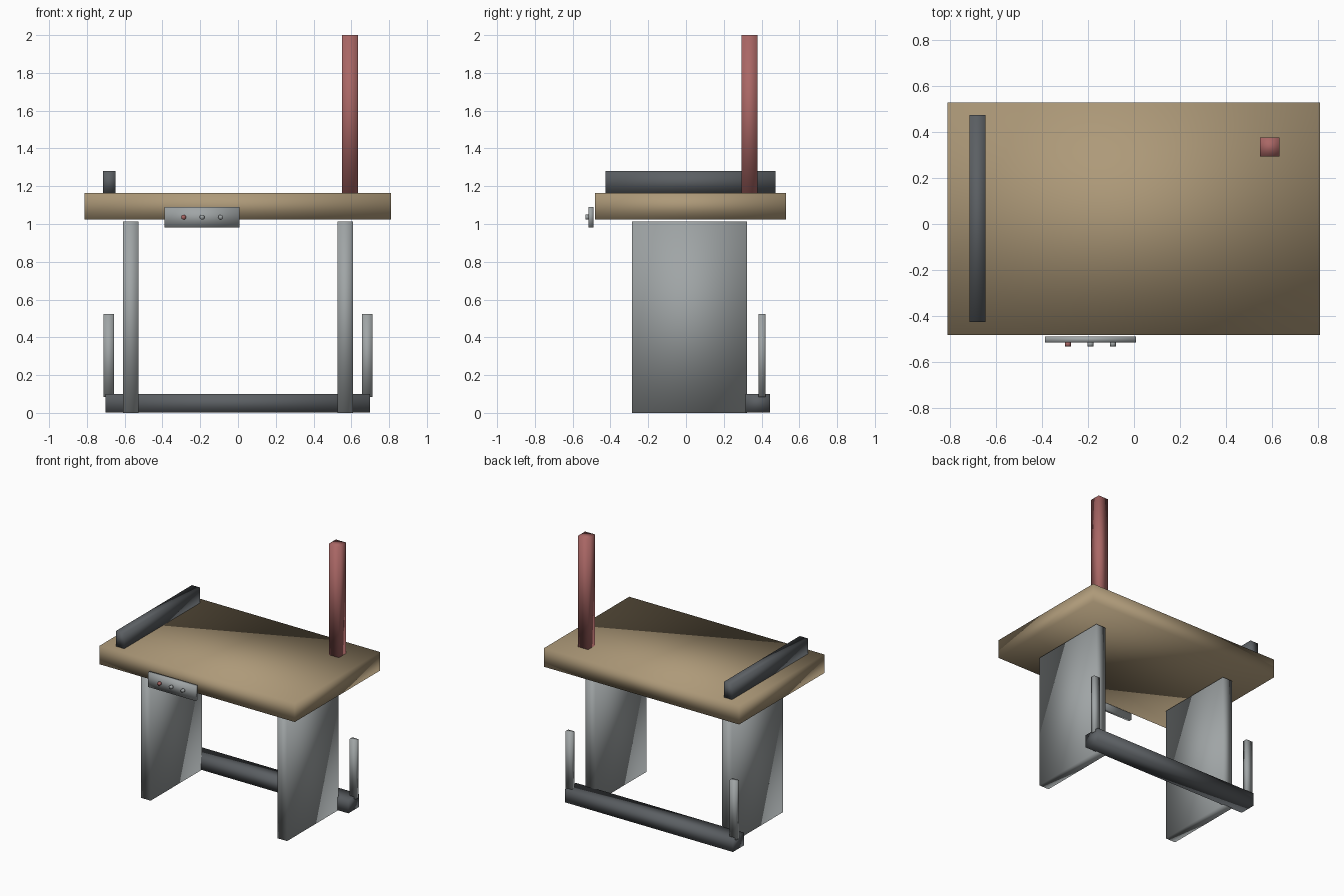
import bpy
import math
from mathutils import Vector

if "Cube" in bpy.data.objects:
    bpy.data.objects.remove(bpy.data.objects["Cube"], do_unlink=True)


def material(name, r, g, b):
    mat = bpy.data.materials.new(name)
    mat.use_nodes = True
    mat.diffuse_color = (r, g, b, 1)
    mat.node_tree.nodes["Principled BSDF"].inputs["Base Color"].default_value = (r, g, b, 1)
    return mat


wood = material("tan wood", 0.42, 0.32, 0.19)
steel = material("light grey steel", 0.35, 0.375, 0.38)
dark = material("dark grey metal", 0.105, 0.115, 0.125)
red = material("dull red", 0.40, 0.135, 0.13)


def finish(name, mat):
    obj = bpy.context.object
    obj.name = name
    obj.data.name = name
    obj.data.materials.append(mat)
    bpy.ops.object.shade_smooth()
    return obj


def box(name, mat, low, high):
    """Smooth-shaded block between two opposite corners."""
    low, high = Vector(low), Vector(high)
    bpy.ops.mesh.primitive_cube_add(size=1, location=(low + high) / 2)
    obj = bpy.context.object
    for v in obj.data.vertices:
        v.co *= high - low
    return finish(name, mat)


# Table top with the side fence and the tall column standing on it
box("table_top", wood, (-0.813, -0.483, 1.025), (0.811, 0.53, 1.165))
box("side_fence", dark, (-0.716, -0.427, 1.165), (-0.648, 0.475, 1.281))
box("column", red, (0.55, 0.294, 1.165), (0.634, 0.378, 2.0))

# Slab legs and thin rear posts, one of each per side
for side, sign in (("right", -1), ("left", 1)):
    x = sign * 0.568
    box(side + "_leg", steel, (x - 0.041, -0.286, 0), (x + 0.041, 0.323, 1.012))
    x = sign * 0.684
    box(side + "_rear_post", steel, (x - 0.027, 0.385, 0.085), (x + 0.027, 0.42, 0.524))

# Floor beam joining the posts behind the legs
box("rear_beam", dark, (-0.702, 0.315, 0.003), (0.698, 0.444, 0.1))

# Control panel on the front edge, with three round buttons
box("control_panel", steel, (-0.388, -0.516, 0.981), (0.008, -0.491, 1.09))
for name, x, mat in (("right", -0.288, red), ("middle", -0.19, steel), ("left", -0.092, steel)):
    bpy.ops.mesh.primitive_cylinder_add(vertices=16, radius=0.013, depth=0.02,
                                        location=(x, -0.523, 1.036),
                                        rotation=(math.pi / 2, 0, 0))
    finish(name + "_button", mat)
